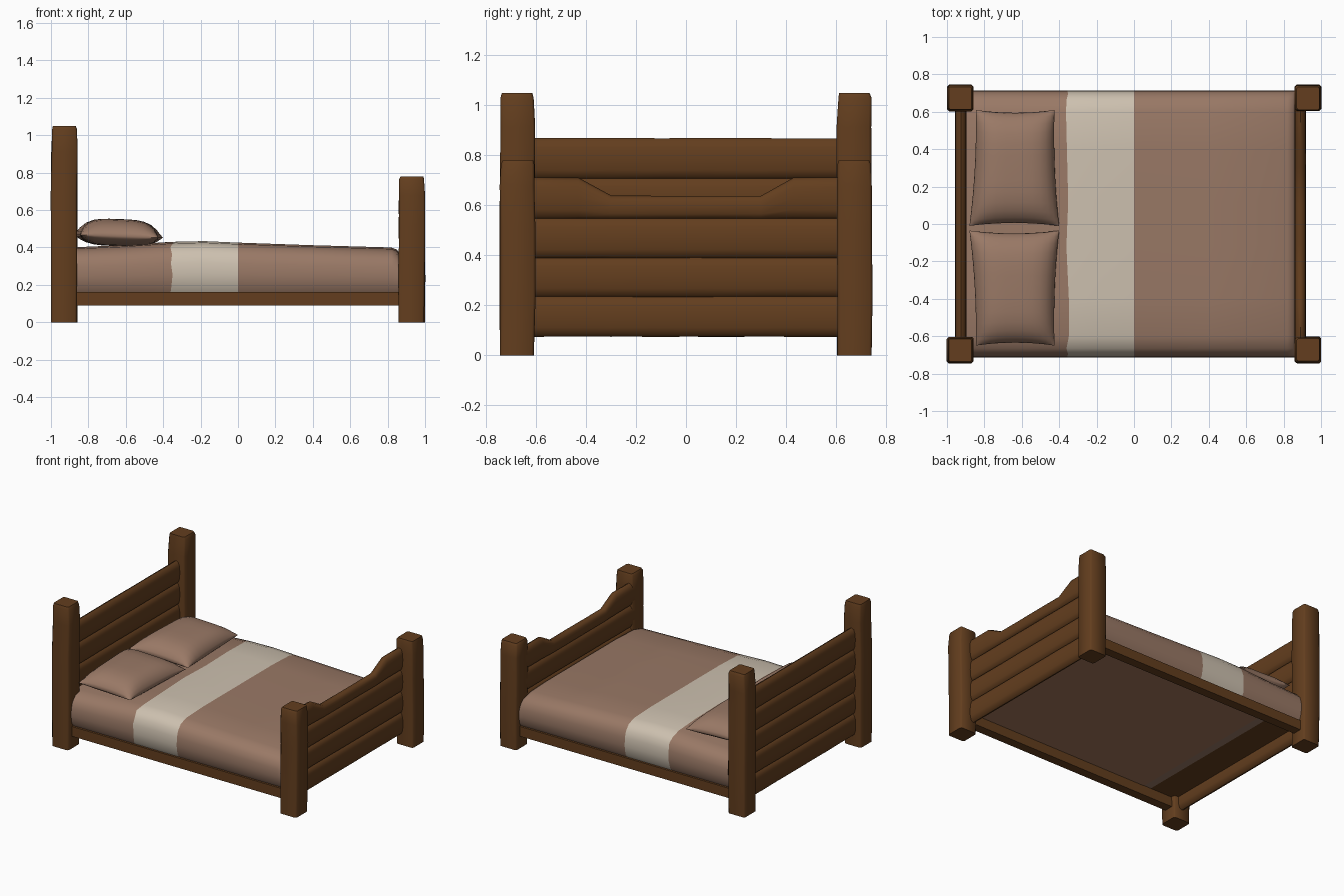
import bpy, bmesh, math, random

if "Cube" in bpy.data.objects:
    bpy.data.objects.remove(bpy.data.objects["Cube"])
random.seed(4)


def mat(name, rgb):
    m = bpy.data.materials.new(name)
    m.diffuse_color = (*rgb, 1)
    m.use_nodes = True
    m.node_tree.nodes["Principled BSDF"].inputs["Base Color"].default_value = m.diffuse_color
    return m


WOOD = mat("brown wood", (0.125, 0.048, 0.013))
CLOTH = mat("tan brown cloth", (0.32, 0.19, 0.132))
CREAM = mat("cream cloth", (0.61, 0.53, 0.43))
BASE = mat("warm brown underside", (0.36, 0.18, 0.105))


def finish(name, bm, mats, angle=40):
    bmesh.ops.recalc_face_normals(bm, faces=bm.faces)
    me = bpy.data.meshes.new(name)
    bm.to_mesh(me)
    bm.free()
    for m in mats:
        me.materials.append(m)
    ob = bpy.data.objects.new(name, me)
    bpy.context.collection.objects.link(ob)
    bpy.ops.object.select_all(action='DESELECT')
    ob.select_set(True)
    bpy.context.view_layer.objects.active = ob
    bpy.ops.object.shade_smooth_by_angle(angle=math.radians(angle))
    return ob


def loft(bm, rings, closed=True, caps=True):
    """Skin a list of equal-length rings of points."""
    vs = [[bm.verts.new(p) for p in r] for r in rings]
    n = len(vs[0])
    for a, b in zip(vs, vs[1:]):
        for i in range(n if closed else n - 1):
            j = (i + 1) % n
            bm.faces.new((a[i], a[j], b[j], b[i]))
    if caps:
        bm.faces.new(vs[0])
        bm.faces.new(vs[-1])


def post(name, cx, cy, h):
    # hewn square post: chamfered section with slight wobble
    bm = bmesh.new()
    rings = []
    for t, s in ((0, .97), (.3, 1), (.65, 1), (.87, .99), (.98, .95), (1, .87)):
        c, d = .07 * s, .06 * s
        ox, oy = (random.uniform(-.003, .003) for _ in range(2))
        sec = [(c, d), (d, c), (-d, c), (-c, d), (-c, -d), (-d, -c), (d, -c), (c, -d)]
        rings.append([(cx + ox + x, cy + oy + y, h * t) for x, y in sec])
    loft(bm, rings)
    finish(name, bm, [WOOD], 50)


def plank(name, cx, z0, z1, notch=False):
    # half-round log board between two posts; notch lowers its middle
    bm = bmesh.new()
    rings = []
    ys = (-.64, -.43, -.3, -.1, .1, .3, .43, .64)
    for y in ys:
        h = z1 - z0
        if notch and abs(y) < .4:
            h -= .072
        ring = []
        for k in range(12):
            a = math.tau * k / 12
            c, s = math.cos(a), math.sin(a)
            x = math.copysign(abs(c) ** .75, c) * .031
            z = z0 + h * (.5 + .5 * math.copysign(abs(s) ** .85, s))
            ring.append((cx + x, y, z + random.uniform(-.001, .001)))
        rings.append(ring)
    loft(bm, rings)
    finish(name, bm, [WOOD], 50)


def box(name, x0, x1, y0, y1, z0, z1, m):
    bm = bmesh.new()
    loft(bm, [[(x0, y0, z), (x1, y0, z), (x1, y1, z), (x0, y1, z)] for z in (z0, z1)])
    finish(name, bm, [m])


# Corner posts and side rails
for side, sy in (("front", -1), ("back", 1)):
    post(f"{side}_head_post", -.929, sy * .674, 1.05)
    post(f"{side}_foot_post", .929, sy * .674, .78)
    ya, yb = sorted((sy * .635, sy * .702))
    box(f"{side}_rail", -.9, .9, ya, yb, .09, .162, WOOD)

# Head and foot boards
levels = (.078, .235, .39, .548, .708, .865)
for i in range(5):
    plank(f"headboard_plank_{i + 1}", -.926, levels[i] - .003, levels[i + 1] + .003)
for i in range(4):
    plank(f"footboard_plank_{i + 1}", .889, levels[i] - .003, levels[i + 1] + .003, i == 3)

# Blanket: rounded section swept along the bed, with a cream stripe
half = [(.682, .155), (.704, .19), (.714, .25), (.711, .31), (.697, .355), (.665, .392)]
bm = bmesh.new()
rings = []
stations = ((-.9, .4), (-.62, .412), (-.36, .43), (-.18, .434), (0, .426), (.4, .412),
            (.82, .4), (.85, .388), (.865, .365))
for x, top in stations:
    f = (top - .16) / .26
    prof = [(y, .16 + (z - .16) * f) for y, z in half]
    prof += [(.6, top - .008), (.4, top), (.12, top)]
    ring = [(-y, z) for y, z in prof] + [(y, z) for y, z in reversed(prof)]
    wob = .008 if x == -.36 else 0
    rings.append([(x + .004 * (wob > 0) + random.uniform(-wob, wob), y, z) for y, z in ring])
loft(bm, rings, closed=False, caps=False)
bm.faces.new([v for v in bm.verts if abs(v.co.x - .865) < 1e-4])
for f in bm.faces:
    if -.34 < f.calc_center_median().x < 0:
        f.material_index = 1
finish("blanket", bm, [CLOTH, CREAM], 60)

# Underside: mattress base, a strip of blanket edge, wood slab at the head
box("mattress_base", -.62, .865, -.68, .68, .16, .175, BASE)
box("tucked_blanket_edge", -.68, -.62, -.68, .68, .163, .175, CLOTH)
box("head_slat", -.91, -.68, -.68, .68, .165, .178, WOOD)


def pillow(name, s, y_in, y_out):
    # puffed cushion on a tapered outline with pinched edges
    bm = bmesh.new()
    n = 14
    for sgn in (1, -1):
        grid = []
        for i in range(n + 1):
            u = -math.cos(math.pi * i / n)
            row = []
            for j in range(n + 1):
                v = -math.cos(math.pi * j / n)
                pu = u * (1 - .05 * (1 - v * v))
                pv = v * (1 - .05 * (1 - u * u))
                w = (pv + 1) / 2
                xl, xr = -.88 + .035 * w, -.4 - .025 * w
                x = xl + (xr - xl) * (pu + 1) / 2
                y = s * (y_in + (y_out - y_in) * w)
                puff = ((1 - u ** 4) * (1 - v ** 4)) ** .65
                z = .46 - .008 * u + sgn * puff * (.092 if sgn > 0 else .053)
                row.append(bm.verts.new((x, y, z)))
            grid.append(row)
        for i in range(n):
            for j in range(n):
                bm.faces.new((grid[i][j], grid[i + 1][j], grid[i + 1][j + 1], grid[i][j + 1]))
    bmesh.ops.remove_doubles(bm, verts=bm.verts, dist=1e-5)
    finish(name, bm, [CLOTH], 70)


# Pillows
pillow("back_pillow", 1, -.01, .61)
pillow("front_pillow", -1, .035, .65)
